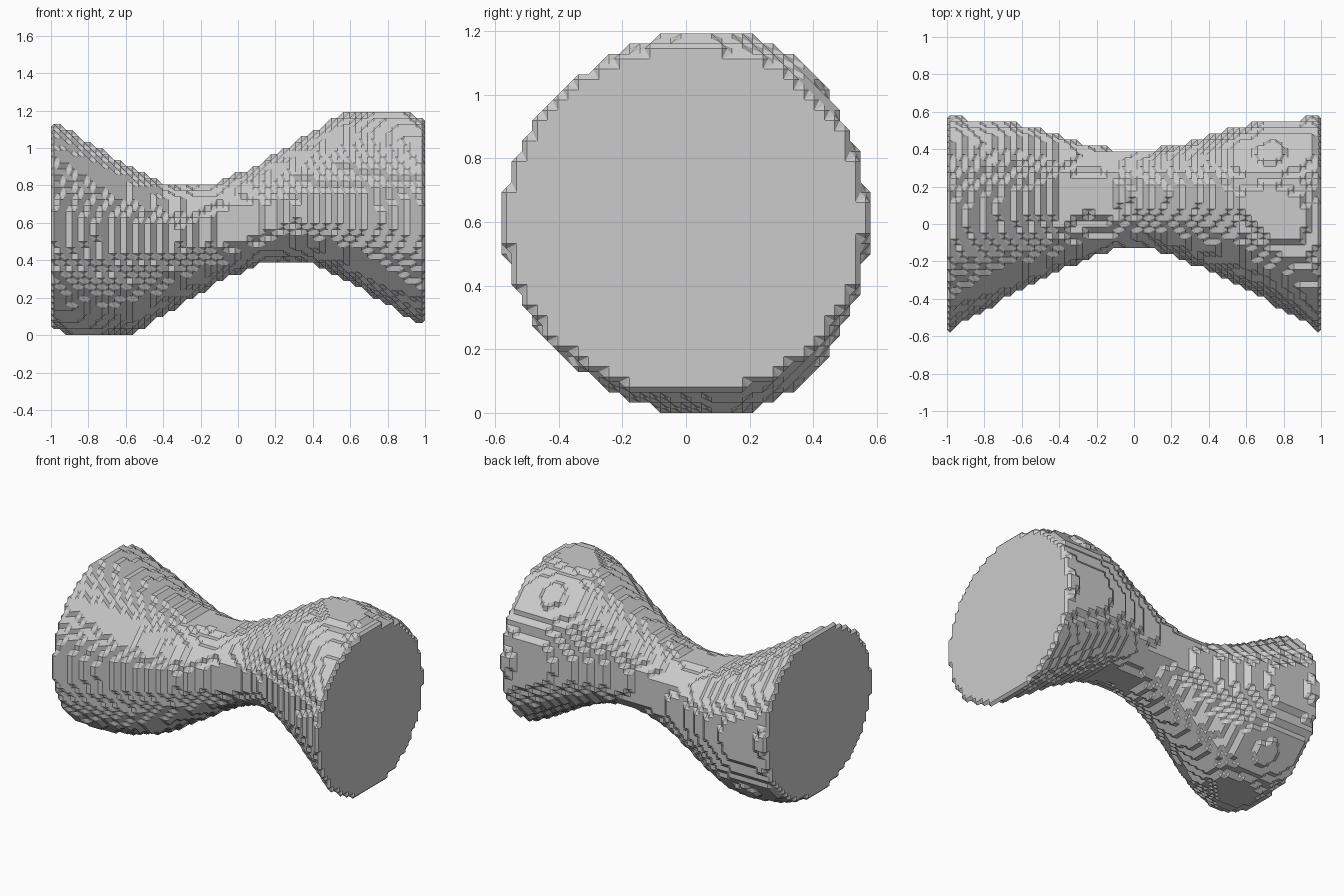
import bpy, bmesh, math
from itertools import product

if "Cube" in bpy.data.objects:
    bpy.data.objects.remove(bpy.data.objects["Cube"])

STEP = 2 / 62
COUNT = (62, 36, 37)
HEIGHT = COUNT[2] * STEP
ORIGIN = (-1, -COUNT[1] * STEP / 2, 0)
FULLNESS = 2.1

# Profiles along the body: (position, extent)
TOP = [(-1, 1.152), (-.8, 1.03), (-.6, .91), (-.4, .82), (-.25, .80), (-.1, .82),
       (.1, .905), (.3, 1.03), (.55, 1.178), (.75, 1.207), (.9, 1.187), (1, 1.15)]
FRONT = [(0, -.135), (.1, -.14), (.2, -.17), (.4, -.25), (.6, -.35), (.8, -.46), (1, -.58)]
BACK = [(0, .395), (.1, .40), (.3, .44), (.5, .505), (.7, .55), (.88, .56), (.95, .571), (1, .566)]
RIDGE = [(0, .16), (.4, .165), (.75, .06), (1, .01)]
LEAN = [(0, 0), (.2, .04), (.4, .06), (1, .015)]


def sample(profile, x):
    """Interpolate a profile linearly."""
    for (x0, v0), (x1, v1) in zip(profile, profile[1:]):
        if x <= x1:
            return v0 + (v1 - v0) * (x - x0) / (x1 - x0)
    return profile[-1][1]


def section(x):
    """Cross-section limits; the body repeats under a half turn about y."""
    reach = abs(x)
    middle = HEIGHT / 2 + math.copysign(sample(LEAN, reach), x)
    return (sample(FRONT, reach), sample(BACK, reach), sample(RIDGE, reach),
            HEIGHT - sample(TOP, -x), sample(TOP, x), middle)


def is_inside(y, z, limits):
    """Oval made of four quarter ellipses."""
    front, back, ridge, low, high, middle = limits
    a = (y - ridge) / ((back if y > ridge else front) - ridge)
    b = (z - middle) / ((high if z > middle else low) - middle)
    return a ** FULLNESS + b ** FULLNESS < 1


# Fill the solid grid
solid = set()
for i in range(COUNT[0]):
    limits = section(ORIGIN[0] + (i + .5) * STEP)
    for j, k in product(range(COUNT[1]), range(COUNT[2])):
        if is_inside(ORIGIN[1] + (j + .5) * STEP, (k + .5) * STEP, limits):
            solid.add((i, j, k))

# The six sides of a grid cell, each as a ring of corners
SIDES = []
for axis, side in product(range(3), range(2)):
    ring = []
    for u, v in ((0, 0), (1, 0), (1, 1), (0, 1)):
        corner = [side] * 3
        corner[(axis + 1) % 3], corner[(axis + 2) % 3] = u, v
        ring.append(tuple(corner))
    SIDES.append(ring if side else ring[::-1])
CORNERS = list(product((0, 1), repeat=3))

bm = bmesh.new()
verts = {}


def vertex(key):
    """Shared vertex halfway along a grid edge."""
    if key not in verts:
        verts[key] = bm.verts.new([o + (c + 1) * STEP / 2 for o, c in zip(ORIGIN, key)])
    return verts[key]


# Skin the solid with stepped, chamfered facets
for cell in product(*(range(-1, n) for n in COUNT)):
    place = {c: tuple(a + b for a, b in zip(cell, c)) for c in CORNERS}
    filled = {c: place[c] in solid for c in CORNERS}
    if len(set(filled.values())) == 1:
        continue
    links = {}
    for ring in SIDES:
        crossings = []
        for p, q in zip(ring, ring[1:] + ring[:1]):
            if filled[p] != filled[q]:
                key = tuple(a + b for a, b in zip(place[p], place[q]))
                crossings.append((filled[q], key))
        if crossings and not crossings[0][0]:
            crossings = crossings[1:] + crossings[:1]
        for enter, leave in zip(crossings[::2], crossings[1::2]):
            links[enter[1]] = leave[1]
    while links:
        start, key = links.popitem()
        loop = [start]
        while key != start:
            loop.append(key)
            key = links.pop(key)
        bm.faces.new([vertex(k) for k in loop])

# Merge coplanar facets into flat terraces
bmesh.ops.recalc_face_normals(bm, faces=bm.faces)
bmesh.ops.triangulate(bm, faces=bm.faces)
bmesh.ops.dissolve_limit(bm, angle_limit=math.radians(1), verts=bm.verts, edges=bm.edges)

mesh = bpy.data.meshes.new("terraced_body")
bm.to_mesh(mesh)
bm.free()
body = bpy.data.objects.new("terraced_body", mesh)
bpy.context.collection.objects.link(body)

# Plain grey
grey = bpy.data.materials.new("light_grey")
grey.use_nodes = True
grey.diffuse_color = (.6, .6, .6, 1)
grey.node_tree.nodes["Principled BSDF"].inputs["Base Color"].default_value = (.6, .6, .6, 1)
mesh.materials.append(grey)
